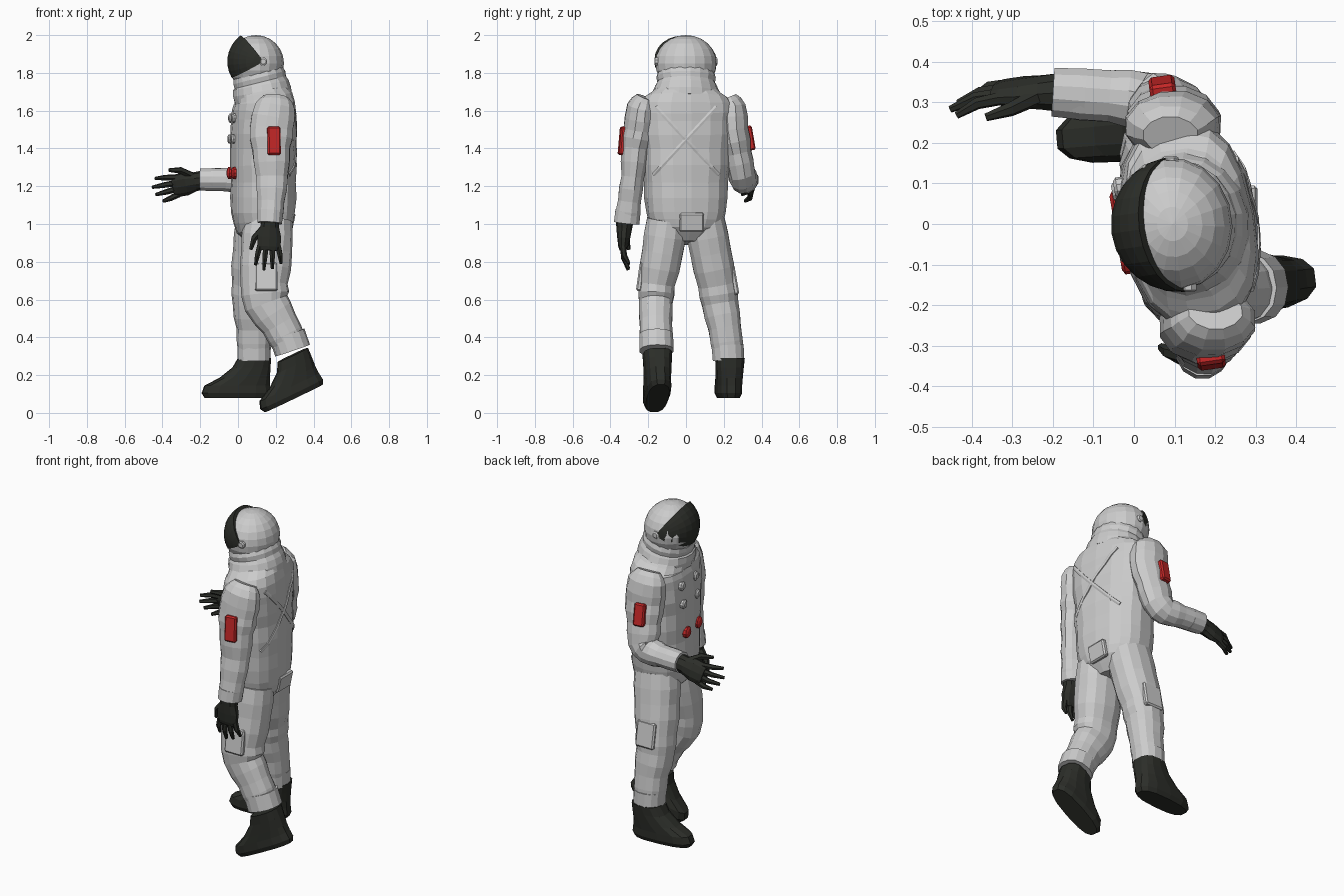
import bpy, bmesh, math, random
from math import sin, cos, pi, radians
from mathutils import Vector as V, Matrix as M
from mathutils.bvhtree import BVHTree

if "Cube" in bpy.data.objects:
    bpy.data.objects.remove(bpy.data.objects["Cube"])

random.seed(4)


def material(name, rgb):
    m = bpy.data.materials.new(name)
    m.diffuse_color = (*rgb, 1)
    m.use_nodes = True
    m.node_tree.nodes["Principled BSDF"].inputs["Base Color"].default_value = m.diffuse_color
    return m


DARK = material("dark_rubber", (0.025, 0.027, 0.022))
RED = material("red", (0.55, 0.02, 0.02))


def finish(bm, name, mat=None):
    bmesh.ops.recalc_face_normals(bm, faces=bm.faces)
    me = bpy.data.meshes.new(name)
    bm.to_mesh(me)
    bm.free()
    ob = bpy.data.objects.new(name, me)
    bpy.context.collection.objects.link(ob)
    if mat:
        me.materials.append(mat)
    return ob


def skin(bm, rings):
    """Bridge rings of points and cap both ends."""
    rings = [[bm.verts.new(p) for p in r] for r in rings]
    n = len(rings[0])
    for r, s in zip(rings, rings[1:]):
        for i in range(n):
            bm.faces.new((r[i], r[(i + 1) % n], s[(i + 1) % n], s[i]))
    bm.faces.new(rings[0])
    bm.faces.new(rings[-1])


def power(v, p):
    return math.copysign(abs(v) ** p, v)


def loft(bm, stations, n=12, side=(0, 1, 0), sub=1, fold=0.0, p=1.0):
    """Tube through (x, y, z, half_side, half_other), with optional cloth folds."""
    st = []
    for s, t in zip(stations, stations[1:]):
        st += [[a + (b - a) * k / sub for a, b in zip(s, t)] for k in range(sub)]
    st.append(list(stations[-1]))
    rings = []
    for i, s in enumerate(st):
        t = (V(st[min(i + 1, len(st) - 1)][:3]) - V(st[max(i - 1, 0)][:3])).normalized()
        u = V(side) - t * t.dot(V(side))
        u.normalize()
        v = t.cross(u)
        bulge = 1 + (fold if i % 2 else -fold)
        ring = []
        for k in range(n):
            a = 2 * pi * (k + 0.5) / n
            j = bulge + random.uniform(-fold, fold)
            ring.append(V(s[:3]) + u * s[3] * j * power(cos(a), p) + v * s[4] * j * power(sin(a), p))
        rings.append(ring)
    skin(bm, rings)


def tube(name, stations, mat=None, **kw):
    bm = bmesh.new()
    loft(bm, stations, **kw)
    return finish(bm, name, mat)


def box(name, loc, size, rot=(0, 0, 0), mat=None, bevel=0.008):
    bm = bmesh.new()
    bmesh.ops.create_cube(bm, size=1)
    bmesh.ops.scale(bm, vec=size, verts=bm.verts)
    bmesh.ops.bevel(bm, geom=bm.edges[:], offset=bevel, segments=1, affect='EDGES')
    ob = finish(bm, name, mat)
    ob.location = loc
    ob.rotation_euler = [radians(a) for a in rot]
    return ob


def disc(name, loc, r, depth, axis, mat=None, n=10):
    a = V(axis).normalized()
    pts = [(*(V(loc) + a * depth * k), r * f, r * f) for k, f in ((-.5, 1), (.25, 1), (.5, .65))]
    return tube(name, pts, mat, n=n, side=(0, 0, 1))


# Torso, twisted toward the forward arm
yaw = M.Rotation(radians(10), 3, 'Z')
across = yaw @ V((0, 1, 0))
bm = bmesh.new()
loft(bm, [(.15, 0, .90, .09, .08), (.14, 0, .97, .18, .145), (.133, 0, 1.06, .213, .165),
          (.135, 0, 1.22, .222, .168), (.132, 0, 1.4, .232, .168), (.135, 0, 1.55, .25, .165),
          (.14, 0, 1.64, .25, .155), (.13, 0, 1.69, .19, .14), (.125, 0, 1.72, .15, .12)],
     n=18, side=across, sub=2, fold=.012, p=.8)
tree = BVHTree.FromBMesh(bm)
finish(bm, "torso")


def surface(y, z, front):
    """Point on the front or back of the torso."""
    d = 1 if front else -1
    return tree.ray_cast(V((-d, y, z)), V((d, 0, 0)))[0]


# Crossed back straps
for s in (-1, 1):
    pts = []
    for k in range(10):
        q = surface(s * (-.16 + .037 * k), 1.62 - .04 * k, False)
        pts.append((q.x + .001, q.y, q.z, .012, .006))
    tube("back_strap", pts, n=6, side=(0, s, 1))

# Chest knobs, fittings and rear flap
face = yaw @ V((-1, 0, 0))
for y in (.05, -.09):
    disc("chest_knob", surface(y, 1.27, True) + face * .004, .033, .03, face, RED)
for y, z in ((.09, 1.56), (-.06, 1.56), (.08, 1.45), (-.07, 1.45)):
    disc("chest_fitting", surface(y, z, True), .026, .03, face)
box("rear_flap", surface(.03, 1.01, False) + V((-.004, 0, 0)), (.03, .13, .10), (0, 12, 0))

# Collar and neck ring
tube("collar", [(.135, 0, 1.66, .185, .155), (.127, 0, 1.70, .175, .155), (.122, 0, 1.735, .165, .152),
                (.118, 0, 1.75, .152, .14), (.112, 0, 1.775, .16, .145), (.105, 0, 1.80, .148, .135)],
     n=18, side=across, fold=.01)

# Helmet shell
bm = bmesh.new()
bmesh.ops.create_uvsphere(bm, u_segments=18, v_segments=12, radius=1)
helmet = finish(bm, "helmet")
helmet.scale = (.148, .164, .149)
helmet.location = (.095, 0, 1.851)
helmet.rotation_euler.z = radians(8)

# Visor: a wedge of a sphere hinged at the ears
bm = bmesh.new()
rows = []
for i in range(8):
    th = radians(126 + 84 * i / 7)
    rows.append([bm.verts.new((.17 * cos(f) * cos(th), .168 * sin(f), .17 * cos(f) * sin(th)))
                 for f in (radians(-86 + 172 * j / 12) for j in range(13))])
for r, s in zip(rows, rows[1:]):
    for j in range(12):
        bm.faces.new((r[j], r[j + 1], s[j + 1], s[j]))
visor = finish(bm, "visor", DARK)
visor.location = (.112, 0, 1.86)
visor.rotation_euler.z = radians(8)
mod = visor.modifiers.new("thickness", 'SOLIDIFY')
mod.thickness = .02
mod.offset = -1
for s in (-1, 1):
    disc("visor_hinge", (.112 - s * .022, s * .158, 1.86), .022, .02, (0, s, 0), n=8)

# Sleeves: one hanging, one bent forward
tube("right_sleeve", [(.2, -.215, 1.67, .05, .07), (.195, -.235, 1.62, .08, .11), (.175, -.25, 1.5, .085, .12),
                      (.175, -.268, 1.4, .077, .105), (.18, -.282, 1.25, .064, .088),
                      (.175, -.3, 1.12, .064, .075), (.168, -.313, 1.01, .066, .064)], sub=2, fold=.025)
tube("left_sleeve", [(.09, .22, 1.67, .05, .07), (.09, .24, 1.62, .08, .115), (.10, .245, 1.5, .09, .12),
                     (.09, .27, 1.38, .08, .105), (.075, .295, 1.27, .075, .095), (.03, .305, 1.235, .072, .08),
                     (-.06, .315, 1.235, .068, .065), (-.2, .325, 1.235, .06, .057)], sub=2, fold=.025)
tube("right_wrist_cuff", [(.172, -.307, 1.07, .069, .07), (.168, -.314, 1.005, .07, .067)])
tube("left_wrist_cuff", [(-.12, .32, 1.235, .066, .063), (-.2, .325, 1.235, .062, .06)])
box("right_arm_patch", (.19, -.335, 1.44), (.07, .035, .15), (-5, 0, 8), RED)
box("left_arm_patch", (.07, .338, 1.455), (.065, .035, .13), (10, 0, 8), RED)


# Gloves
def glove(name, wrist, along, thumb, curl):
    w, d = V(wrist), V(along).normalized()
    a = V(thumb)
    a = (a - d * a.dot(d)).normalized()
    c = V(curl)
    bm = bmesh.new()

    def at(l, s=0, h=0):
        return w + d * l + a * s + c * h
    loft(bm, [(*at(-.02), .05, .05), (*at(.03), .052, .042), (*at(.08), .066, .035),
              (*at(.13), .064, .026), (*at(.15), .055, .018)], n=10, side=a)
    for i, ln in enumerate((.10, .125, .115, .085)):
        s = .047 - .032 * i
        loft(bm, [(*at(.125, s), .017, .017), (*at(.13 + ln * .5, s * 1.25, .008), .015, .015),
                  (*at(.13 + ln, s * 1.4, .035), .009, .009)], n=6, side=a)
    loft(bm, [(*at(.035, .035), .02, .022), (*at(.09, .08, .015), .018, .018),
              (*at(.15, .095, .03), .01, .01)], n=6, side=a)
    finish(bm, name, DARK)


glove("right_glove", (.17, -.325, 1.01), (-.05, -.06, -1), (-1, 0, 0), (0, 1, 0))
glove("left_glove", (-.2, .325, 1.23), (-1, 0, -.22), (0, -.35, 1), (0, -1, 0))

# Trouser legs in a walking stride
tube("right_leg", [(.16, -.1, 1.02, .11, .13), (.15, -.125, .85, .112, .137), (.14, -.155, .68, .098, .127),
                   (.15, -.16, .58, .092, .12), (.22, -.16, .47, .088, .10), (.277, -.155, .36, .086, .09)],
     n=14, sub=2, fold=.02, p=.9)
tube("left_leg", [(.12, .1, 1.02, .11, .13), (.10, .13, .85, .112, .13), (.08, .165, .68, .105, .115),
                  (.075, .18, .58, .1, .107), (.085, .205, .45, .09, .095), (.085, .225, .3, .08, .083)],
     n=14, sub=2, fold=.02, p=.9)
tube("right_leg_cuff", [(.26, -.157, .415, .09, .097), (.289, -.155, .33, .092, .097)], n=14, p=.9)
tube("left_leg_cuff", [(.085, .22, .36, .087, .089), (.085, .225, .28, .085, .087)], n=14, p=.9)
box("right_thigh_pocket", (.15, -.24, .72), (.12, .03, .15), (-8, 0, 0))
box("left_thigh_pocket", (.085, .255, .70), (.12, .03, .15), (10, 0, 0))


# Boots: stacked outlines of (height, toe, heel, half width)
def boot(name, loc, pitch, turn):
    bm = bmesh.new()
    rings = []
    for z, toe, heel, hw in ((0, -.18, .165, .058), (.025, -.195, .177, .07), (.065, -.18, .172, .07),
                             (.105, -.10, .17, .072), (.16, -.03, .173, .075), (.21, 0, .175, .079)):
        ring = []
        for k in range(14):
            a = 2 * pi * (k + .5) / 14
            ring.append(V(((toe + heel) / 2 + (heel - toe) / 2 * power(cos(a), .75), hw * power(sin(a), .75), z)))
        rings.append(ring)
    skin(bm, rings)
    ob = finish(bm, name, DARK)
    ob.matrix_world = (M.Translation(loc) @ M.Rotation(radians(turn), 4, 'Z')
                       @ M.Rotation(radians(pitch), 4, 'Y'))


boot("right_boot", (.302, -.15, .08), -25.5, 7)
boot("left_boot", (0, .225, .08), 0, 5)
